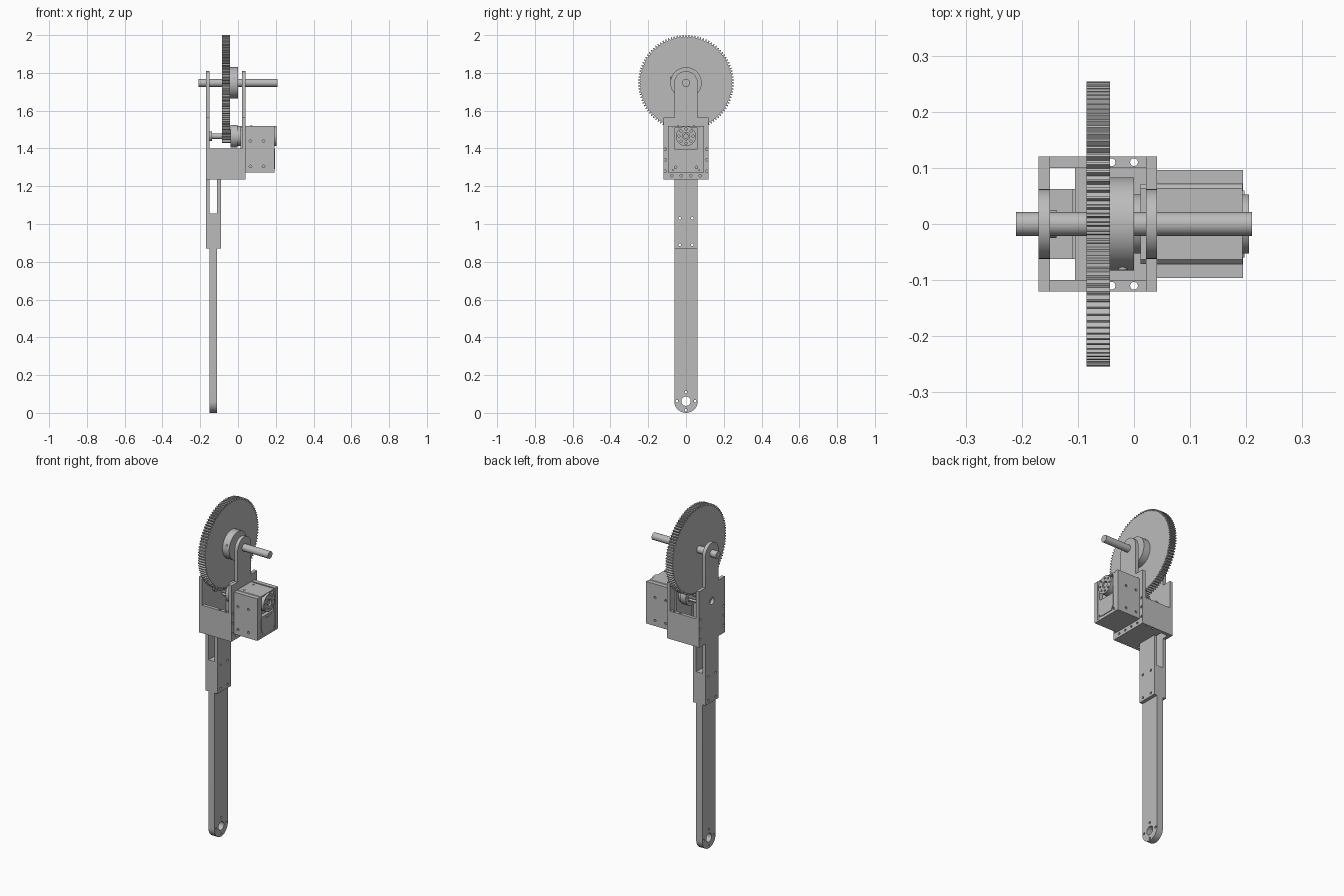
import bpy, bmesh
from math import sin, cos, pi

cube = bpy.data.objects.get("Cube")
if cube:
    bpy.data.objects.remove(cube)

# Single machined-metal colour
metal = bpy.data.materials.new("light grey metal")
metal.use_nodes = True
GREY = (0.5, 0.5, 0.5, 1)
metal.diffuse_color = GREY
metal.node_tree.nodes["Principled BSDF"].inputs["Base Color"].default_value = GREY

parts = []
AXLE_Z, MOTOR_Z, BOLT = 1.747, 1.465, 0.007


def circle(u, v, r, n=48):
    return [(u + r * cos(2 * pi * i / n), v + r * sin(2 * pi * i / n)) for i in range(n)]


def ring(u, v, radius, count, r):
    return [circle(a, b, r, 12) for a, b in circle(u, v, radius, count)]


def bolts(us, vs, r=BOLT):
    return [circle(u, v, r, 12) for u in us for v in vs]


def rect(u0, u1, v0, v1):
    return [(u0, v0), (u1, v0), (u1, v1), (u0, v1)]


def arc(v, r, start, end, n=24):
    return [(r * cos(start + (end - start) * i / n),
             v + r * sin(start + (end - start) * i / n)) for i in range(n + 1)]


def gear_profile(v, tip, root, teeth):
    pts = []
    for i in range(teeth):
        for f, r in ((-0.3, root), (-0.14, tip), (0.14, tip), (0.3, root)):
            a = 2 * pi * (i + f) / teeth
            pts.append((r * cos(a), v + r * sin(a)))
    return pts


def plate(name, axis, lo, hi, outline, holes=()):
    """Fill a profile with holes and extrude it from lo to hi along an axis."""
    bm = bmesh.new()
    for loop in [outline, *holes]:
        vs = [bm.verts.new((u, v, 0)) for u, v in loop]
        for i, vert in enumerate(vs):
            bm.edges.new((vs[i - 1], vert))
    bmesh.ops.triangle_fill(bm, use_beauty=True, edges=bm.edges[:], normal=(0, 0, 1))
    ext = bmesh.ops.extrude_face_region(bm, geom=bm.faces[:], use_keep_orig=True)
    for g in ext["geom"]:
        if isinstance(g, bmesh.types.BMVert):
            g.co.z = 1
    for vert in bm.verts:
        u, v, t = vert.co
        w = lo + (hi - lo) * t
        vert.co = {"x": (w, u, v), "y": (u, w, v), "z": (u, v, w)}[axis]
    bmesh.ops.recalc_face_normals(bm, faces=bm.faces[:])
    mesh = bpy.data.meshes.new(name)
    bm.to_mesh(mesh)
    bm.free()
    mesh.materials.append(metal)
    ob = bpy.data.objects.new(name, mesh)
    bpy.context.collection.objects.link(ob)
    parts.append(ob)
    return ob


def rod(name, lo, hi, z, r, holes=()):
    return plate(name, "x", lo, hi, circle(0, z, r), holes)


# Long arm with a rounded, drilled foot
ARM = 0.062
splice_bolts = bolts((-0.033, 0.033), (0.89, 1.03))
plate("arm_bar", "x", -0.15, -0.11,
      arc(ARM, ARM, -pi, 0) + [(ARM, 1.055), (-ARM, 1.055)],
      [circle(0, ARM, 0.025)] + ring(0, ARM, 0.048, 4, BOLT) + splice_bolts)
plate("inner_splice", "x", -0.11, -0.09, rect(-ARM, ARM, 0.87, 1.24), splice_bolts)

# Gearbox side plates: wide body, shoulders and a rounded bearing tongue
W, BASE, SHOULDER = 0.12, 1.235, 1.565
tongue = [(W, BASE), (W, SHOULDER), (ARM, SHOULDER)] + arc(AXLE_Z, ARM, 0, pi) \
    + [(-ARM, SHOULDER), (-W, SHOULDER), (-W, BASE)]
wall_bolts = bolts((-0.11, 0.11), (1.28, 1.34, 1.395))
plate("left_side_plate", "x", 0.021, 0.041, tongue,
      wall_bolts + bolts((-0.075, -0.025, 0.025, 0.075), (1.255,)))
plate("right_side_plate", "x", -0.17, -0.15,
      tongue + [(-ARM, BASE), (-ARM, 0.87), (ARM, 0.87), (ARM, BASE)],
      wall_bolts + splice_bolts + [circle(0, MOTOR_Z, 0.02)])

# Gearbox front and back walls, floor
for side, name in ((-1, "front_wall"), (1, "back_wall")):
    y0, y1 = sorted((side * 0.1, side * W))
    plate(name, "z", BASE, 1.4, rect(-0.15, 0.021, y0, y1),
          bolts((-0.04, 0), (side * 0.11,)))
plate("gearbox_floor", "z", BASE, 1.27, rect(-0.105, 0.021, -0.1, 0.1))

# Large gear with hub and axle
plate("large_gear", "x", -0.085, -0.043, gear_profile(AXLE_Z, 0.254, 0.243, 100))
rod("gear_hub", -0.043, 0, AXLE_Z, 0.083)
rod("axle", -0.21, 0.21, AXLE_Z, 0.021)
plate("hub_set_screw", "y", -0.082, -0.07, circle(-0.02, 1.77, 0.008, 16))

# Pinion on its shaft, coupled to the motor
plate("pinion", "x", -0.085, -0.04, gear_profile(MOTOR_Z, 0.037, 0.026, 12))
rod("pinion_shaft", -0.155, -0.085, MOTOR_Z, 0.015)
rod("shaft_bearing", -0.15, -0.138, MOTOR_Z, 0.025)
rod("pinion_flange", -0.04, -0.003, MOTOR_Z, 0.06, ring(0, MOTOR_Z, 0.042, 8, 0.005))
rod("front_horn", -0.003, 0.012, MOTOR_Z, 0.053)

# Motor body with a recessed rear face, cover and horn
M, M0, M1 = 0.071, 1.28, 1.52
body = [(-M, M0 + 0.01), (-M + 0.01, M0), (M - 0.01, M0), (M, M0 + 0.01),
        (M, M1 - 0.008), (M - 0.008, M1), (-M + 0.008, M1), (-M, M1 - 0.008)]
plate("motor_body", "x", 0.012, 0.172, body)
plate("motor_rear_frame", "x", 0.172, 0.193, body,
      [rect(-0.057, 0.057, 1.395, 1.512)] + bolts((-0.055, 0.055), (1.3,)))
plate("motor_rear_cover", "x", 0.193, 0.197,
      [(-0.045, 1.29), (0.045, 1.29), (0.06, 1.32), (0.06, 1.39)]
      + arc(MOTOR_Z, 0.085, -pi * 0.3, -pi * 0.7, 12) + [(-0.06, 1.39), (-0.06, 1.32)])
rod("rear_horn", 0.172, 0.205, MOTOR_Z, 0.053,
    ring(0, MOTOR_Z, 0.038, 8, 0.006) + [circle(0, MOTOR_Z, 0.02, 24)])
rod("rear_horn_screw", 0.172, 0.2, MOTOR_Z, 0.014)
for y in (-0.042, 0.042):
    plate("motor_top_screw", "z", M1 - 0.002, M1 + 0.002, circle(0.07, y, 0.006, 16))

# Motor bracket cheeks and base
for side, name in ((-1, "front_motor_cheek"), (1, "back_motor_cheek")):
    y0, y1 = sorted((side * M, side * 0.096))
    plate(name, "y", y0, y1, rect(0.041, 0.194, 1.272, M1),
          bolts((0.066, 0.135), (1.305, 1.44)))
plate("motor_bracket_base", "z", 1.272, 1.282, rect(0.041, 0.194, -M, M))

# Smooth round surfaces, keep machined edges sharp
bpy.ops.object.select_all(action="DESELECT")
for ob in parts:
    ob.select_set(True)
bpy.context.view_layer.objects.active = parts[0]
bpy.ops.object.shade_smooth_by_angle(angle=pi / 6)
